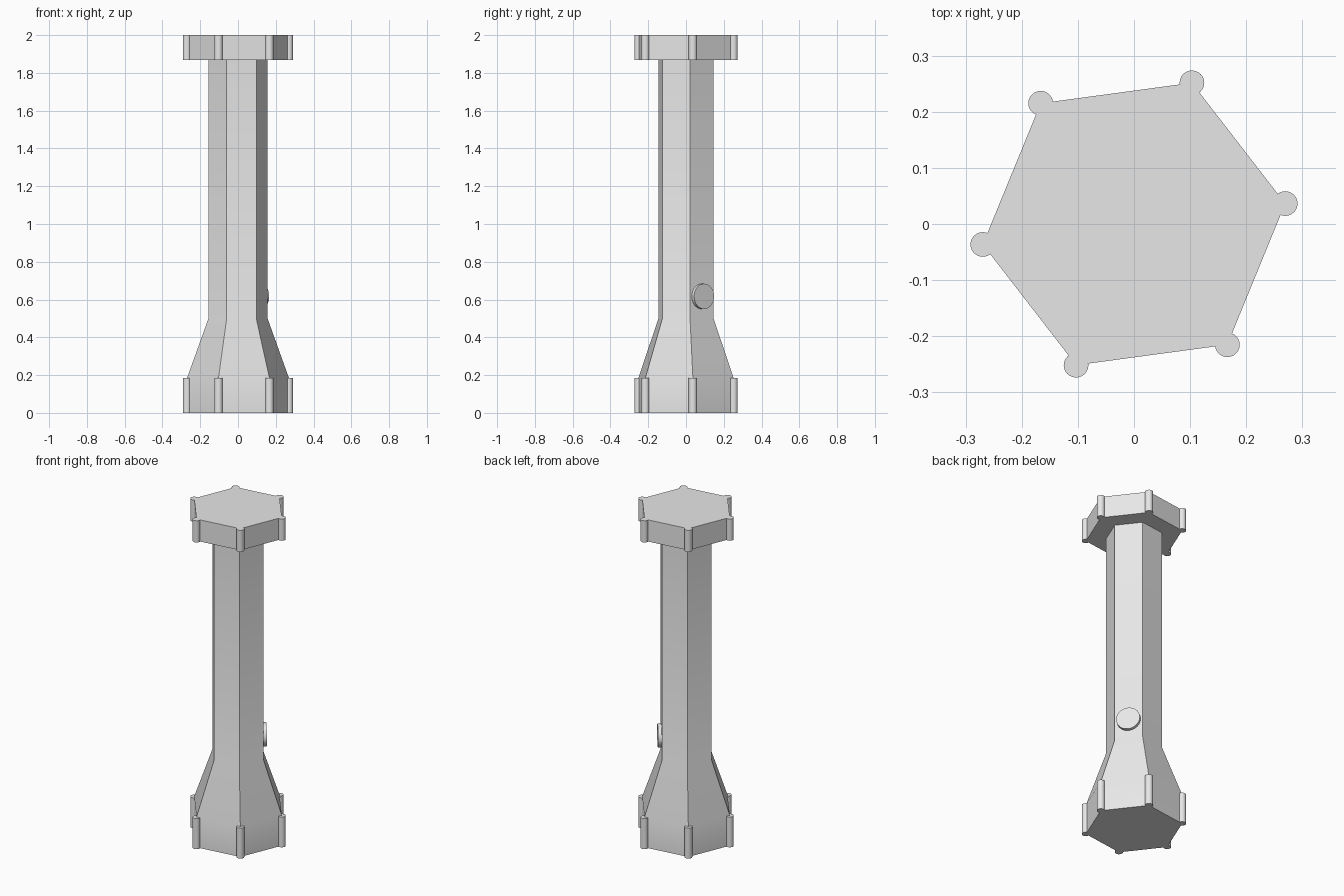
import bpy, bmesh
from math import cos, sin, pi, radians
from mathutils import Matrix, Vector

if "Cube" in bpy.data.objects:
    bpy.data.objects.remove(bpy.data.objects["Cube"])

TWIST = radians(7.7)      # rotation of the hexagonal section
WIDE, SLIM = 0.272, 0.158  # corner radii of the ends and the shaft
KNOB = 0.022

grey = bpy.data.materials.new("light grey")
grey.use_nodes = True
grey.diffuse_color = (0.8, 0.8, 0.8, 1)
grey.node_tree.nodes["Principled BSDF"].inputs["Base Color"].default_value = (0.8, 0.8, 0.8, 1)


def finish(name, bm):
    bmesh.ops.recalc_face_normals(bm, faces=bm.faces)
    mesh = bpy.data.meshes.new(name)
    bm.to_mesh(mesh)
    bm.free()
    mesh.materials.append(grey)
    obj = bpy.data.objects.new(name, mesh)
    bpy.context.collection.objects.link(obj)
    bpy.ops.object.select_all(action="DESELECT")
    obj.select_set(True)
    bpy.context.view_layer.objects.active = obj
    bpy.ops.object.shade_smooth_by_angle(angle=radians(30))
    return obj


def loft(name, sections, sides=6, twist=TWIST):
    """Capped prism through (radius, height) sections."""
    bm = bmesh.new()
    rings = []
    for r, z in sections:
        angles = [twist + 2 * pi * i / sides for i in range(sides)]
        rings.append([bm.verts.new((r * cos(a), r * sin(a), z)) for a in angles])
    for low, high in zip(rings, rings[1:]):
        for i in range(sides):
            j = (i + 1) % sides
            bm.faces.new((low[i], low[j], high[j], high[i]))
    bm.faces.new(rings[0])
    bm.faces.new(rings[-1])
    return finish(name, bm)


# Hexagonal body: flared base with shaft, and the head cap
loft("base_and_shaft", [(WIDE, 0), (WIDE, 0.185), (SLIM, 0.5), (SLIM, 1.88)])
loft("head", [(WIDE, 1.868), (WIDE, 2)])

# Round ribs on the corners of both ends
for end, low, high in (("base", 0, 0.185), ("head", 1.868, 2)):
    for i in range(6):
        a = TWIST + i * pi / 3
        rib = loft(f"{end}_rib_{i + 1}", [(KNOB, low), (KNOB, high)], 24, 0)
        rib.location = (WIDE * cos(a), WIDE * sin(a), 0)

# Push button on one shaft face
button = loft("button", [(0.067, -0.01), (0.067, 0.02)], 32, 0)
a = TWIST + pi / 6
out = Vector((cos(a), sin(a), 0))
button.matrix_world = (Matrix.Translation(out * SLIM * cos(pi / 6) + Vector((0, 0, 0.617)))
                       @ out.to_track_quat("Z", "Y").to_matrix().to_4x4())
